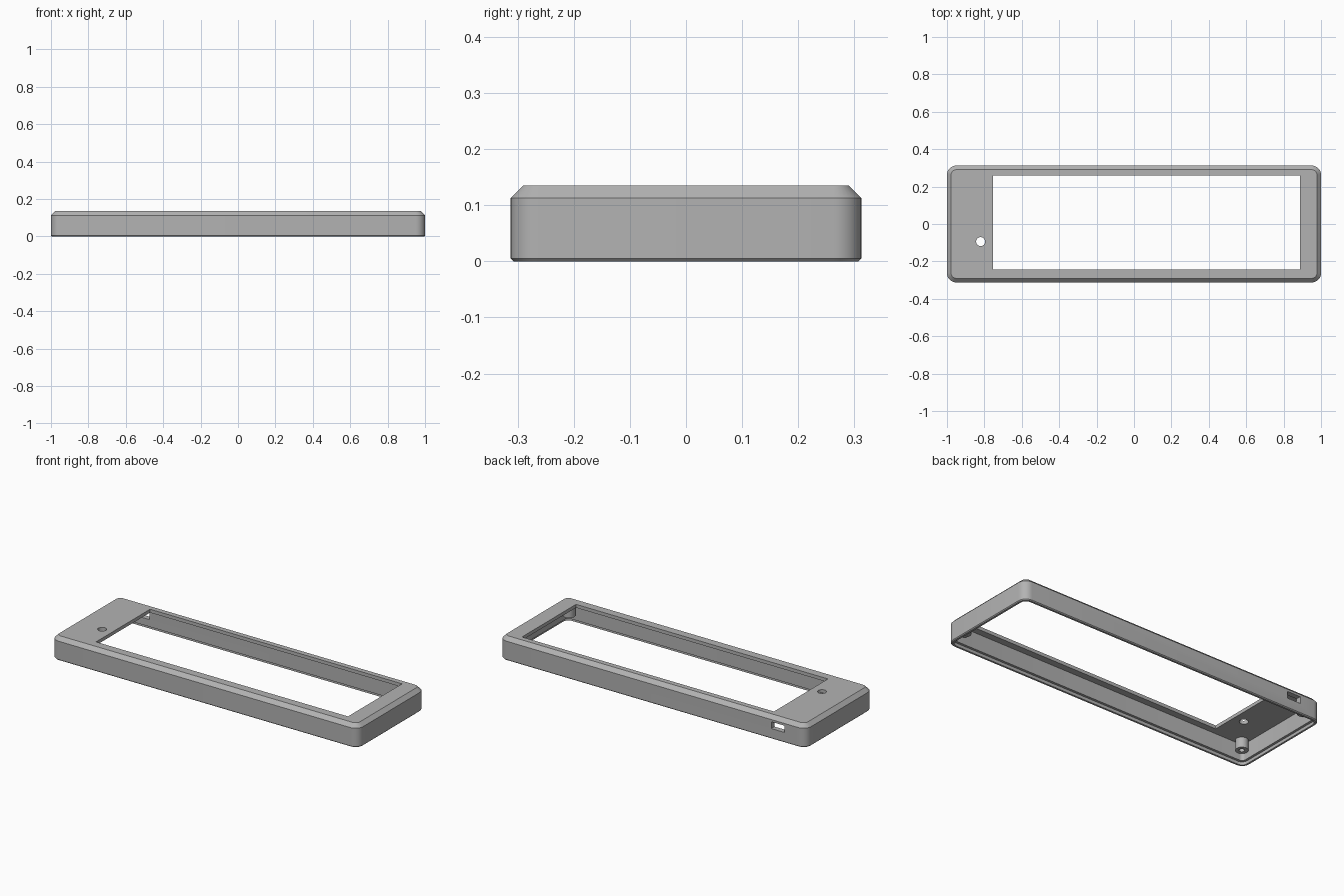
import bpy, bmesh, math
from mathutils import Matrix

if "Cube" in bpy.data.objects:
    bpy.data.objects.remove(bpy.data.objects["Cube"])

HALF_X, HALF_Y, RADIUS = 1.0, 0.3125, 0.05

grey = bpy.data.materials.new("plain_grey")
grey.use_nodes = True
colour = (0.45, 0.45, 0.45, 1)
grey.diffuse_color = colour
grey.node_tree.nodes["Principled BSDF"].inputs["Base Color"].default_value = colour


def finish(bm, name):
    bmesh.ops.recalc_face_normals(bm, faces=bm.faces)
    mesh = bpy.data.meshes.new(name)
    bm.to_mesh(mesh)
    bm.free()
    mesh.materials.append(grey)
    obj = bpy.data.objects.new(name, mesh)
    bpy.context.collection.objects.link(obj)
    return obj


def smooth(obj):
    bpy.ops.object.select_all(action="DESELECT")
    obj.select_set(True)
    bpy.context.view_layer.objects.active = obj
    bpy.ops.object.shade_smooth_by_angle(angle=math.radians(30))


def rounded_loop(bm, inset, z, steps=8):
    """Rounded rectangle, offset inwards from the outer outline."""
    r = max(RADIUS - inset, 0.01)
    cx, cy = HALF_X - inset - r, HALF_Y - inset - r
    verts = []
    for i, (sx, sy) in enumerate([(1, 1), (-1, 1), (-1, -1), (1, -1)]):
        for k in range(steps + 1):
            a = (i + k / steps) * math.pi / 2
            verts.append(bm.verts.new((sx * cx + r * math.cos(a), sy * cy + r * math.sin(a), z)))
    return verts


def circle_loop(bm, r, z, steps=32):
    turn = math.tau / steps
    return [bm.verts.new((r * math.cos(k * turn), r * math.sin(k * turn), z)) for k in range(steps)]


def loft(bm, loops):
    for a, b in zip(loops, loops[1:]):
        for i in range(len(a)):
            j = (i + 1) % len(a)
            bm.faces.new((a[i], a[j], b[j], b[i]))
    bm.faces.new(loops[0])
    bm.faces.new(loops[-1])


def box(name, x0, x1, y0, y1, z0, z1):
    bm = bmesh.new()
    bmesh.ops.create_cube(bm, size=1)
    bmesh.ops.scale(bm, vec=(x1 - x0, y1 - y0, z1 - z0), verts=bm.verts)
    bmesh.ops.translate(bm, vec=((x0 + x1) / 2, (y0 + y1) / 2, (z0 + z1) / 2), verts=bm.verts)
    return finish(bm, name)


# Hollow cover: chamfered top outside, stepped rim and cavity inside
PROFILE = [(0.03, 0.115), (0.03, 0.018), (0.016, 0.018), (0.016, 0),
           (0.005, 0), (0, 0.005), (0, 0.113), (0.022, 0.135)]
bm = bmesh.new()
loft(bm, [rounded_loop(bm, inset, z) for inset, z in PROFILE])
cover = finish(bm, "bezel_cover")

# Cutters: display window, round hole in the top, port slot in the back wall
bm = bmesh.new()
bmesh.ops.create_cone(bm, cap_ends=True, segments=32, radius1=0.024, radius2=0.024, depth=0.1,
                      matrix=Matrix.Translation((-0.82, -0.094, 0.125)))
cutters = [
    box("window_cutter", -0.755, 0.887, -0.243, 0.26, 0.08, 0.2),
    finish(bm, "hole_cutter"),
    box("port_cutter", -0.86, -0.775, 0.25, 0.35, 0.06, 0.1),
]
bpy.context.view_layer.objects.active = cover
for cutter in cutters:
    mod = cover.modifiers.new(cutter.name, "BOOLEAN")
    mod.operation, mod.solver, mod.object = "DIFFERENCE", "EXACT", cutter
    bpy.ops.object.modifier_apply(modifier=mod.name)
    bpy.data.objects.remove(cutter)
smooth(cover)

# Screw bosses with blind pilot holes in the four inside corners
for sx, side in ((-1, "right"), (1, "left")):
    for sy, end in ((-1, "front"), (1, "back")):
        bm = bmesh.new()
        loft(bm, [circle_loop(bm, 0.034, 0.118), circle_loop(bm, 0.034, 0.055),
                  circle_loop(bm, 0.015, 0.055), circle_loop(bm, 0.015, 0.105)])
        boss = finish(bm, f"screw_boss_{end}_{side}")
        boss.location = (sx * 0.935, sy * 0.247, 0)
        smooth(boss)
